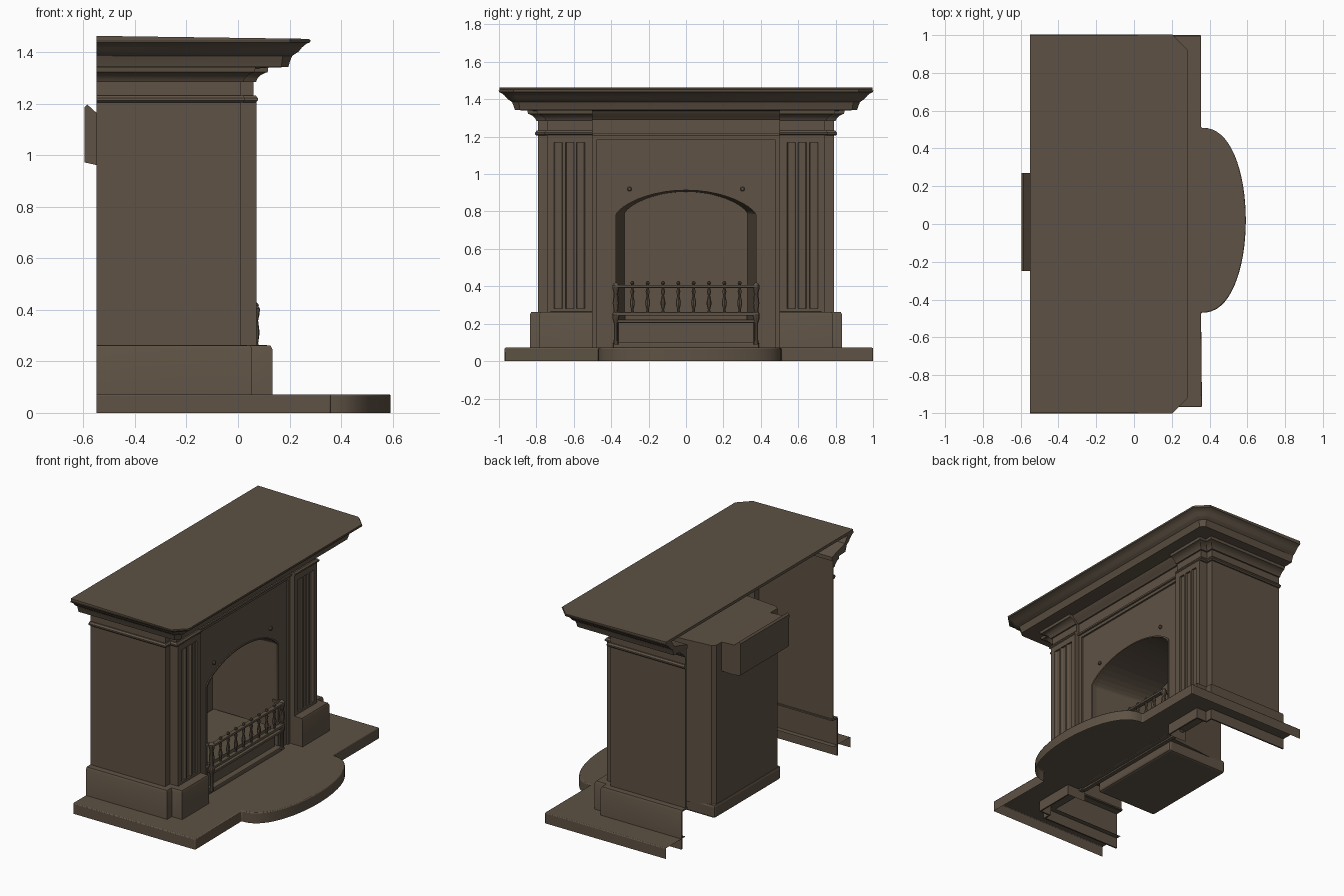
import bpy, bmesh, math

if "Cube" in bpy.data.objects:
    bpy.data.objects.remove(bpy.data.objects["Cube"])

mat = bpy.data.materials.new("dark_brown_iron")
mat.diffuse_color = (0.112, 0.084, 0.058, 1)
mat.use_nodes = True
mat.node_tree.nodes["Principled BSDF"].inputs["Base Color"].default_value = mat.diffuse_color


def finish(name, bm, smooth=True):
    bmesh.ops.recalc_face_normals(bm, faces=bm.faces[:])
    me = bpy.data.meshes.new(name)
    bm.to_mesh(me)
    bm.free()
    ob = bpy.data.objects.new(name, me)
    bpy.context.collection.objects.link(ob)
    me.materials.append(mat)
    if smooth:
        bpy.ops.object.select_all(action='DESELECT')
        ob.select_set(True)
        bpy.context.view_layer.objects.active = ob
        bpy.ops.object.shade_smooth_by_angle(angle=math.radians(30))
    return ob


def loft(name, rings, smooth=True):
    """Join equal rings of points with quads and cap both ends."""
    bm = bmesh.new()
    vs = [[bm.verts.new(p) for p in r] for r in rings]
    n = len(rings[0])
    for a, b in zip(vs, vs[1:]):
        for i in range(n):
            j = (i + 1) % n
            bm.faces.new((a[i], a[j], b[j], b[i]))
    bm.faces.new(vs[0])
    bm.faces.new(vs[-1])
    return finish(name, bm, smooth)


def add_bevel(ob, width):
    m = ob.modifiers.new("bevel", 'BEVEL')
    m.width, m.segments, m.limit_method = width, 2, 'ANGLE'


def box(name, x0, x1, y0, y1, z0, z1, bevel=0.0):
    ob = loft(name, [[(x0, y0, z), (x1, y0, z), (x1, y1, z), (x0, y1, z)] for z in (z0, z1)], False)
    if bevel:
        add_bevel(ob, bevel)
    return ob


def sweep(name, path, profile):
    """Sweep a closed (offset, z) profile along an offsettable plan path."""
    cols = [path(d) for d, z in profile]
    rings = [[(c[i][0], c[i][1], z) for c, (d, z) in zip(cols, profile)] for i in range(len(cols[0]))]
    return loft(name, rings)


def lathe(name, x, y, profile, n=10):
    return loft(name, [[(x + r * math.cos(2 * math.pi * k / n), y + r * math.sin(2 * math.pi * k / n), z)
                        for k in range(n)] for r, z in profile])


# Hearth: hollow U-shaped slab with a half-oval apron, open below and behind
apron = [(0.355 + 0.237 * max(0, math.cos(t)) ** 0.85, 0.02 + 0.49 * math.sin(t))
         for t in [math.radians(-90 + 180 * k / 32) for k in range(33)]]
outer = [(-0.55, -0.97), (0.36, -0.97)] + apron + [(0.355, 1), (-0.55, 1)]
plan = outer + [(-0.55, 0.79), (-0.01, 0.79), (-0.01, -0.79), (-0.55, -0.79)]
hearth = loft("hearth", [[(x, y, z) for x, y in plan] for z in (0, 0.072)])
bm = bmesh.new()
bm.from_mesh(hearth.data)
inner = [f for f in bm.faces if f.normal.z < -0.5 or f.normal.x < -0.9
         or (abs(f.normal.y) > 0.9 and abs(f.calc_center_median().y) < 0.85 and f.calc_center_median().x < 0)]
bmesh.ops.delete(bm, geom=inner, context='FACES')
bm.to_mesh(hearth.data)
bm.free()
add_bevel(hearth, 0.006)


# Mantel shelf: cornice around three sides, clipped front corners, thin lid
def mantel_path(d):
    c = max(0.001, (d - 0.08) * 0.6)
    x, y = 0.07 + d, 0.79 + d
    return [(-0.55, -y), (x - c, -y), (x, -y + c), (x, y - c), (x - c, y), (-0.55, y)]


sweep("mantel_cornice", mantel_path, [
    (-0.02, 1.335), (0.05, 1.34), (0.125, 1.342), (0.132, 1.365), (0.14, 1.385), (0.155, 1.395), (0.165, 1.402),
    (0.178, 1.418), (0.195, 1.432), (0.209, 1.438), (0.212, 1.447), (0.15, 1.448), (0.12, 1.4), (-0.02, 1.36)])
lid = mantel_path(0.208)
loft("mantel_top", [[(x, y, 1.452 - 0.014 * (x + 0.55) * k + h) for x, y in lid]
                    for h, k in ((-0.008, 0), (0.011, 1))], False)

# Legs: hollow shells with plinths, bands and fluted pilaster faces
for s, side in ((-1, "left"), (1, "right")):
    def leg_path(d, front=0.06):
        pts = [(-0.55, 0.79 + d), (0.01 + d, 0.79 + d), (0.01 + d, 0.74 + d),
               (front + d, 0.74 + d), (front + d, 0.5), (-0.01, 0.5)]
        return [(x, s * y) for x, y in pts]

    def plinth_path(d):
        return leg_path(d, 0.088)

    sweep(side + "_leg_shell", leg_path, [(0, 0.25), (0, 1.34), (-0.01, 1.34), (-0.01, 0.25)])
    sweep(side + "_leg_plinth", plinth_path, [
        (0.035, 0.0), (0.045, 0.0), (0.045, 0.248), (0.038, 0.262), (-0.02, 0.264), (-0.02, 0.254), (0.035, 0.25)])
    sweep(side + "_neck_band", leg_path, [
        (-0.005, 1.205), (0.008, 1.205), (0.017, 1.213), (0.017, 1.222), (0.008, 1.232), (-0.005, 1.232)])
    sweep(side + "_bed_moulding", leg_path, [
        (-0.005, 1.285), (0.01, 1.285), (0.016, 1.298), (0.03, 1.312), (0.046, 1.32), (0.055, 1.322),
        (0.058, 1.342), (-0.005, 1.342)])
    # Pilaster face with three concave flutes
    face = [(0.05, 0.5), (0.072, 0.5)]
    for yc in (0.562, 0.622, 0.682):
        face += [(0.072 - 0.018 * math.sin(math.pi * k / 6), yc - 0.023 * math.cos(math.pi * k / 6))
                 for k in range(7)]
    face += [(0.072, 0.74), (0.05, 0.74)]
    loft(side + "_fluted_face", [[(x, s * y, z) for x, y in face] for z in (0.28, 1.17)])
    for nm, z0, z1 in (("foot", 0.25, 0.28), ("head", 1.17, 1.21)):
        box(side + "_pilaster_" + nm, 0.05, 0.072, *sorted((s * 0.5, s * 0.74)), z0, z1)
    # Slip beside the iron insert
    box(side + "_slip", 0.01, 0.04, *sorted((s * 0.475, s * 0.505)), 0.06, 1.2)

# Frieze between the legs
box("frieze", 0.01, 0.04, -0.505, 0.505, 1.185, 1.34)
loft("frieze_moulding", [[(0.035, y, 1.29), (0.05, y, 1.29), (0.06, y, 1.305), (0.085, y, 1.322),
                          (0.095, y, 1.342), (0.035, y, 1.342)] for y in (-0.505, 0.505)])
box("frieze_bead", 0.035, 0.052, -0.505, 0.505, 1.205, 1.22, 0.005)

# Iron insert and tapered firebox, both cut by a tapering arched opening
panel = box("insert_panel", 0.0, 0.028, -0.48, 0.48, 0.06, 1.19)
firebox_plan = [(-0.455, -0.325), (-0.435, -0.347), (0.01, -0.39), (0.01, 0.39), (-0.435, 0.347), (-0.455, 0.325)]
firebox = loft("firebox", [[(x, y, z) for x, y in firebox_plan] for z in (0.07, 1.16)], False)


def arch(w, zs, zt, x):
    pts = [(x, -w, 0.1), (x, w, 0.1)]
    for k in range(21):
        t = math.pi * k / 20
        pts.append((x, w * math.cos(t), zs + (zt - zs) * max(0, math.sin(t)) ** 1.4))
    return pts


cutter = loft("opening_cutter", [arch(0.328, 0.79, 0.905, -0.42), arch(0.376, 0.785, 0.914, 0.0),
                                 arch(0.376, 0.785, 0.914, 0.1)], False)
cutter.hide_render = True
for ob in (panel, firebox):
    m = ob.modifiers.new("opening", 'BOOLEAN')
    m.operation, m.object, m.solver = 'DIFFERENCE', cutter, 'EXACT'
    bpy.context.view_layer.objects.active = ob
    bpy.ops.object.modifier_apply(modifier="opening")
bpy.data.objects.remove(cutter)

# Raised bead around the arch
bead = [p[1:] for p in arch(0.38, 0.785, 0.918, 0)]
bead = [bead[1]] + bead[2:] + [bead[0]]
loft("arch_bead", [[(x, y * f, z + h) for x, f, h in ((0.02, 0.985, -0.004), (0.035, 0.985, -0.004),
                                                       (0.035, 1.01, 0.003), (0.02, 1.01, 0.003))] for y, z in bead])

# Firebox base, rear flue box and studs
box("firebox_base", -0.462, 0.0, -0.355, 0.355, 0.0, 0.09, 0.015)
flue = [(-0.45, 0.965), (-0.55, 0.962), (-0.595, 0.972), (-0.596, 1.185), (-0.585, 1.197), (-0.55, 1.165), (-0.45, 1.16)]
loft("rear_flue_box", [[(x, y, z) for x, z in flue] for y in (-0.25, 0.27)], False)
ring = [(0.012 * math.cos(k * math.pi / 6), 0.012 * math.sin(k * math.pi / 6)) for k in range(12)]
for s in (-1, 1):
    loft("insert_stud", [[(x, 0.302 * s + a * f, 0.92 + b * f) for a, b in ring]
                         for x, f in ((0.02, 1), (0.037, 1), (0.043, 0.6))])

# Fire bed and ash front
box("fire_bed", -0.41, 0.02, -0.325, 0.325, 0.2, 0.25)
box("ash_plate", -0.02, 0.02, -0.36, 0.36, 0.09, 0.205)
box("ash_front_lip", 0.02, 0.075, -0.37, 0.37, 0.205, 0.222, 0.004)
box("ash_front_foot", 0.01, 0.06, -0.39, 0.39, 0.07, 0.1, 0.006)

# Grate: rails, end posts and turned balusters
box("grate_bottom_rail", 0.055, 0.085, -0.385, 0.385, 0.243, 0.262, 0.004)
box("grate_top_rail", 0.055, 0.085, -0.385, 0.385, 0.392, 0.408, 0.004)
for s in (-1, 1):
    lathe("grate_end_post", 0.066, 0.375 * s, [
        (0.015, 0.09), (0.011, 0.12), (0.011, 0.2), (0.018, 0.225), (0.02, 0.25), (0.012, 0.27), (0.018, 0.31),
        (0.012, 0.36), (0.018, 0.385), (0.019, 0.405), (0.012, 0.415), (0.004, 0.42)])
    for z in (0.243, 0.392):
        box("grate_side_bracket", 0.0, 0.07, *sorted((s * 0.366, s * 0.384)), z, z + 0.016)
for k in range(8):
    lathe("grate_baluster", 0.07, -0.287 + 0.082 * k, [
        (0.010, 0.255), (0.006, 0.275), (0.012, 0.3), (0.013, 0.315), (0.006, 0.35), (0.011, 0.372), (0.006, 0.39),
        (0.006, 0.408), (0.011, 0.415), (0.008, 0.424), (0.003, 0.428)], 8)
